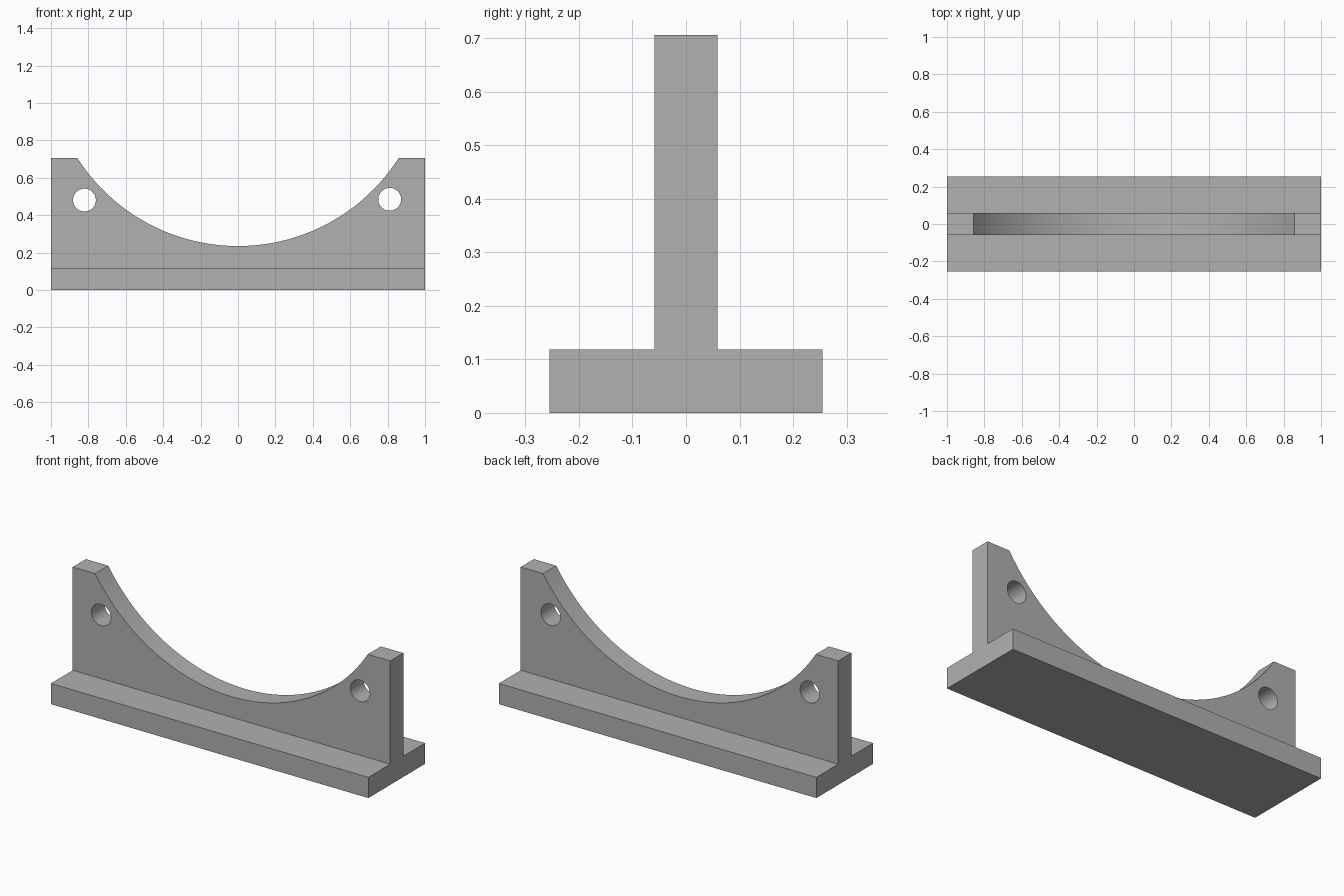
import bpy, bmesh, math
from mathutils import Vector

cube = bpy.data.objects.get("Cube")
if cube:
    bpy.data.objects.remove(cube, do_unlink=True)

BASE_TOP, WEB_TOP = 0.118, 0.706
BASE_HALF, WEB_HALF = 0.255, 0.059
ARC_BOTTOM, ARC_HALF = 0.235, 0.859
SAG = WEB_TOP - ARC_BOTTOM
RADIUS = (ARC_HALF ** 2 + SAG ** 2) / (2 * SAG)

grey = bpy.data.materials.new("plain grey")
grey.use_nodes = True
grey.diffuse_color = (0.44, 0.44, 0.44, 1)
grey.node_tree.nodes["Principled BSDF"].inputs["Base Color"].default_value = grey.diffuse_color


def extrude_profile(name, points, half):
    """Solid from an x-z outline, reaching from -half to +half in y."""
    bm = bmesh.new()
    face = bm.faces.new([bm.verts.new((x, -half, z)) for x, z in points])
    new = bmesh.ops.extrude_face_region(bm, geom=[face])["geom"]
    verts = [v for v in new if isinstance(v, bmesh.types.BMVert)]
    bmesh.ops.translate(bm, verts=verts, vec=Vector((0, 2 * half, 0)))
    bmesh.ops.recalc_face_normals(bm, faces=bm.faces)
    mesh = bpy.data.meshes.new(name)
    bm.to_mesh(mesh)
    bm.free()
    mesh.materials.append(grey)
    obj = bpy.data.objects.new(name, mesh)
    bpy.context.collection.objects.link(obj)
    return obj


def arc(cx, cz, radius, start, end, steps):
    return [(cx + radius * math.sin(a), cz - radius * math.cos(a))
            for a in (start + (end - start) * i / steps for i in range(steps + 1))]


# Flat foot
extrude_profile("base_plate", [(-1, 0), (1, 0), (1, BASE_TOP), (-1, BASE_TOP)], BASE_HALF)

# Upright web with a round saddle cut into its top
sweep = math.asin(ARC_HALF / RADIUS)
outline = [(-1, BASE_TOP), (1, BASE_TOP), (1, WEB_TOP)]
outline += arc(0, ARC_BOTTOM + RADIUS, RADIUS, sweep, -sweep, 40)
outline.append((-1, WEB_TOP))
web = extrude_profile("saddle_web", outline, WEB_HALF)

# Bolt holes through the web
for side, x, z in (("right", -0.821, 0.481), ("left", 0.811, 0.485)):
    cutter = extrude_profile(side + "_hole_cutter",
                             arc(x, z, 0.061, 0, math.tau, 40)[:-1], 0.2)
    cutter.hide_render = True
    cut = web.modifiers.new(side + "_hole", "BOOLEAN")
    cut.operation = "DIFFERENCE"
    cut.solver = "EXACT"
    cut.object = cutter
    bpy.context.view_layer.objects.active = web
    bpy.ops.object.modifier_apply(modifier=cut.name)
    bpy.data.objects.remove(cutter, do_unlink=True)

# Smooth curved walls, crisp edges
bpy.ops.object.select_all(action="DESELECT")
web.select_set(True)
bpy.context.view_layer.objects.active = web
bpy.ops.object.shade_smooth_by_angle(angle=math.radians(25))
